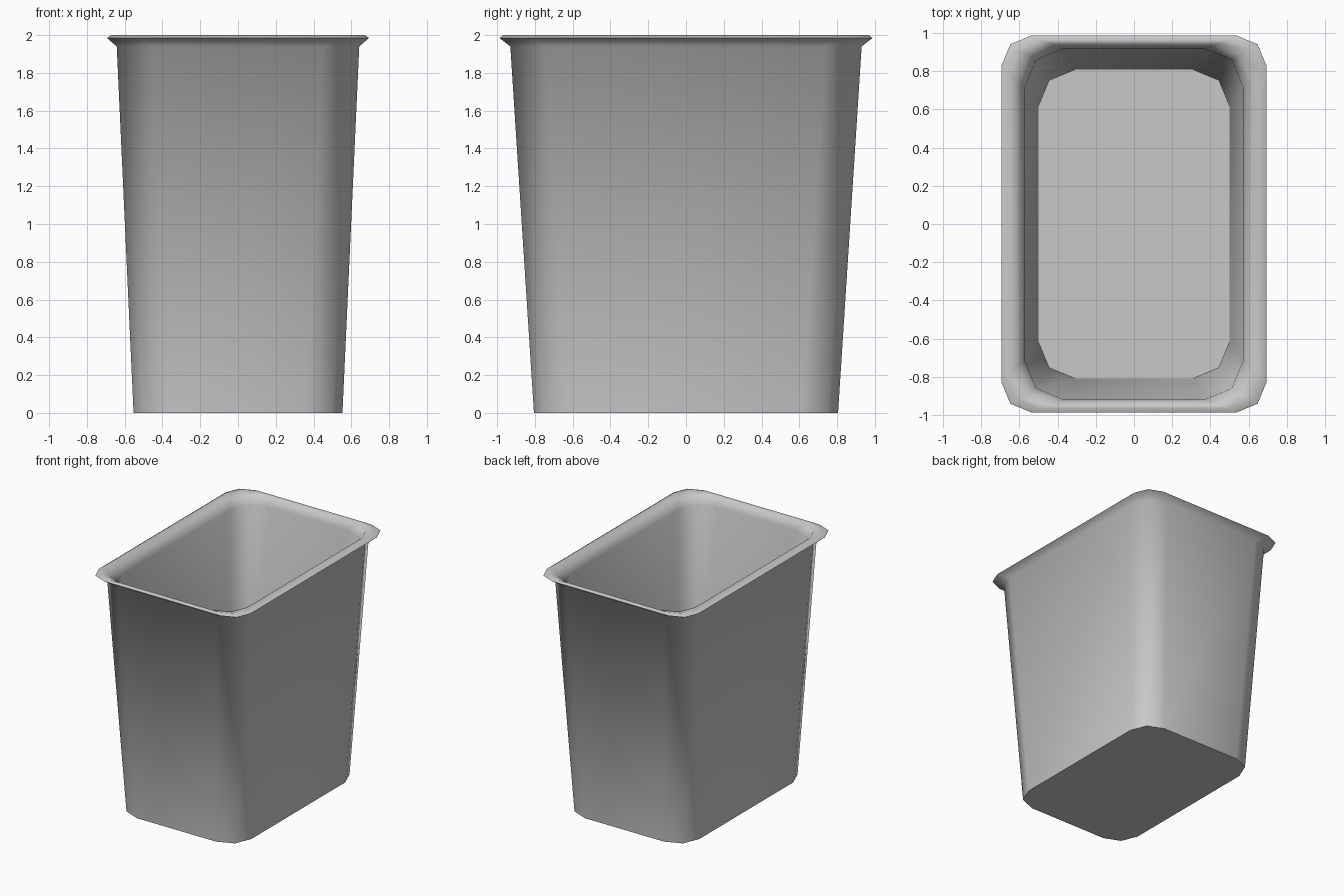
import bpy, bmesh, math

cube = bpy.data.objects.get("Cube")
if cube:
    bpy.data.objects.remove(cube, do_unlink=True)

# Single grey plastic
grey = bpy.data.materials.new("grey plastic")
grey.use_nodes = True
COLOR = (0.58, 0.58, 0.58, 1)
grey.diffuse_color = COLOR
grey.node_tree.nodes["Principled BSDF"].inputs["Base Color"].default_value = COLOR


def ring(bm, hx, hy, z, r):
    """Rectangle with each corner rounded by two facets."""
    verts = []
    for quarter, (sx, sy) in enumerate([(1, 1), (-1, 1), (-1, -1), (1, -1)]):
        for step in range(3):
            a = math.radians(90 * quarter + 45 * step)
            verts.append(bm.verts.new((sx * (hx - r) + r * math.cos(a),
                                       sy * (hy - r) + r * math.sin(a), z)))
    return verts


# Half width, half depth, height, corner radius: up the outside, over the lip, down the inside
SECTIONS = [
    (0.553, 0.805, 0.0, 0.19),     # outer base
    (0.642, 0.93, 1.94, 0.19),     # wall meets lip
    (0.694, 0.988, 1.985, 0.16),   # lip edge
    (0.67, 0.965, 2.0, 0.17),      # lip crest
    (0.61, 0.94, 1.985, 0.19),     # lip inner roll
    (0.572, 0.92, 1.92, 0.205),    # inner wall top
    (0.50, 0.808, 0.15, 0.19),     # floor
]

bm = bmesh.new()
rings = [ring(bm, *s) for s in SECTIONS]
for low, high in zip(rings, rings[1:]):
    for i in range(len(low)):
        j = (i + 1) % len(low)
        bm.faces.new((low[i], low[j], high[j], high[i]))
bm.faces.new(rings[0][::-1])
bm.faces.new(rings[-1])
bmesh.ops.recalc_face_normals(bm, faces=bm.faces)

mesh = bpy.data.meshes.new("bin_body")
bm.to_mesh(mesh)
bm.free()
mesh.materials.append(grey)
body = bpy.data.objects.new("bin_body", mesh)
bpy.context.collection.objects.link(body)

# Smooth walls with crisp base and floor edges
bpy.ops.object.select_all(action='DESELECT')
body.select_set(True)
bpy.context.view_layer.objects.active = body
bpy.ops.object.shade_smooth_by_angle(angle=math.radians(62))
